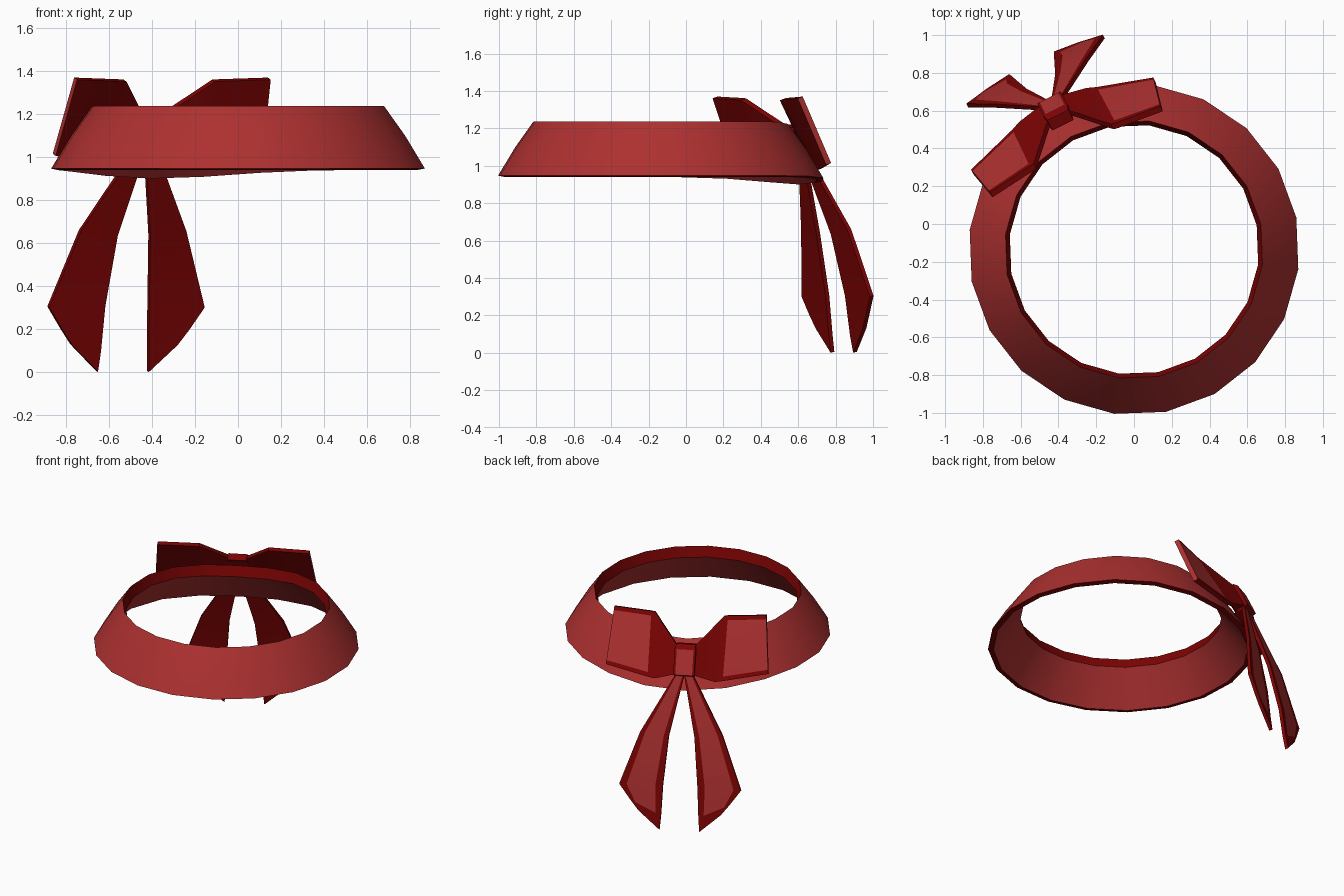
import bpy, bmesh, math
from mathutils import Vector

if "Cube" in bpy.data.objects:
    bpy.data.objects.remove(bpy.data.objects["Cube"], do_unlink=True)


def material(name, rgb):
    m = bpy.data.materials.new(name)
    m.use_nodes = True
    m.diffuse_color = (*rgb, 1)
    m.node_tree.nodes["Principled BSDF"].inputs["Base Color"].default_value = (*rgb, 1)
    return m


LIGHT, DARK = 0, 1
MATERIALS = [material("light red cloth", (0.42, 0.03, 0.03)),
             material("dark red trim", (0.2, 0.001, 0.001))]

# Bow frame: sideways, outward and up, placed on the back of the collar
KNOT = Vector((-0.43, 0.63, 0))
OUT = Vector((-0.45, 0.89, 0)).normalized()
SIDE = Vector((-OUT.y, OUT.x, 0))
COLLAR_Y = -0.135


def finish(name, bm, smooth_angle):
    bmesh.ops.recalc_face_normals(bm, faces=bm.faces[:])
    mesh = bpy.data.meshes.new(name)
    bm.to_mesh(mesh)
    bm.free()
    for m in MATERIALS:
        mesh.materials.append(m)
    ob = bpy.data.objects.new(name, mesh)
    bpy.context.collection.objects.link(ob)
    bpy.ops.object.select_all(action='DESELECT')
    ob.select_set(True)
    bpy.context.view_layer.objects.active = ob
    bpy.ops.object.shade_smooth_by_angle(angle=math.radians(smooth_angle))
    return ob


def ribbon(name, sections, thickness, margin, light_segments, mirror=1, light_end=False):
    """Thick strip through pairs of edge points, with a light panel cut in its front."""
    bm = bmesh.new()
    loops = []
    for a, b in sections:
        a, b, t = Vector(a), Vector(b), Vector(thickness)
        points = [a, a.lerp(b, margin), a.lerp(b, 1 - margin), b, b + t, a + t]
        loops.append([bm.verts.new(KNOT + SIDE * p.x * mirror + OUT * p.y + Vector((0, 0, p.z)))
                      for p in points])
    for s, (lower, upper) in enumerate(zip(loops, loops[1:])):
        for i in range(6):
            j = (i + 1) % 6
            f = bm.faces.new((lower[i], lower[j], upper[j], upper[i]))
            f.material_index = LIGHT if i == 1 and s in light_segments else DARK
    bm.faces.new(loops[0]).material_index = DARK
    bm.faces.new(loops[-1]).material_index = LIGHT if light_end else DARK
    return finish(name, bm, 25)


# Collar: flared band with a turned-in top edge, sagging below the bow
profile = [(0.685, 1.237), (0.783, 1.1), (0.876, 0.947), (0.84, 0.94), (0.662, 1.165)]
colours = [LIGHT, LIGHT, DARK, LIGHT, DARK]
SIDES = 20
bow_angle = math.atan2(OUT.y, OUT.x)
bm = bmesh.new()
rings = []
for k in range(SIDES):
    a = math.tau * (k + 0.62) / SIDES
    sag = 0.04 * max(0, math.cos(a - bow_angle)) ** 6
    rings.append([bm.verts.new((r * math.cos(a), COLLAR_Y + r * math.sin(a), z - sag))
                  for r, z in profile])
for k in range(SIDES):
    p, q = rings[k], rings[(k + 1) % SIDES]
    for i, colour in enumerate(colours):
        j = (i + 1) % len(profile)
        bm.faces.new((p[i], q[i], q[j], p[j])).material_index = colour
finish("collar", bm, 35)

# Bow loops: (top edge, bottom edge) from the knot outwards
wing = [((0.05, -0.05, 1.2), (0.05, 0.03, 1.04)),
        ((0.23, -0.23, 1.36), (0.2, 0.0, 0.985)),
        ((0.255, -0.235, 1.362), (0.25, -0.02, 0.985)),
        ((0.505, -0.262, 1.37), (0.54, -0.11, 1.015))]

# Tails: (inner edge, outer edge) from the knot down to the slanted tip
tail = [((0.0, 0.02, 1.03), (0.06, 0.02, 1.03)),
        ((0.085, 0.14, 0.64), (0.275, 0.145, 0.66)),
        ((0.115, 0.21, 0.31), (0.405, 0.213, 0.305)),
        ((0.125, 0.235, 0.1), (0.33, 0.225, 0.2)),
        ((0.133, 0.25, 0.005), (0.275, 0.235, 0.13))]

for label, mirror in (("right", 1), ("left", -1)):
    ribbon("bow_loop_" + label, wing, (0, -0.03, -0.01), 0.07, {2}, mirror, True)
    ribbon("bow_tail_" + label, tail, (0, -0.022, -0.005), 0.17, {0, 1, 2}, mirror)

# Knot: (one side, other side) from bottom to top
knot = [((-w, n, z), (w, n, z)) for w, n, z in
        ((0.062, 0.0, 1.01), (0.07, 0.045, 1.04), (0.07, -0.025, 1.195), (0.062, -0.06, 1.22))]
ribbon("bow_knot", knot, (0, -0.06, -0.02), 0.1, {1})
